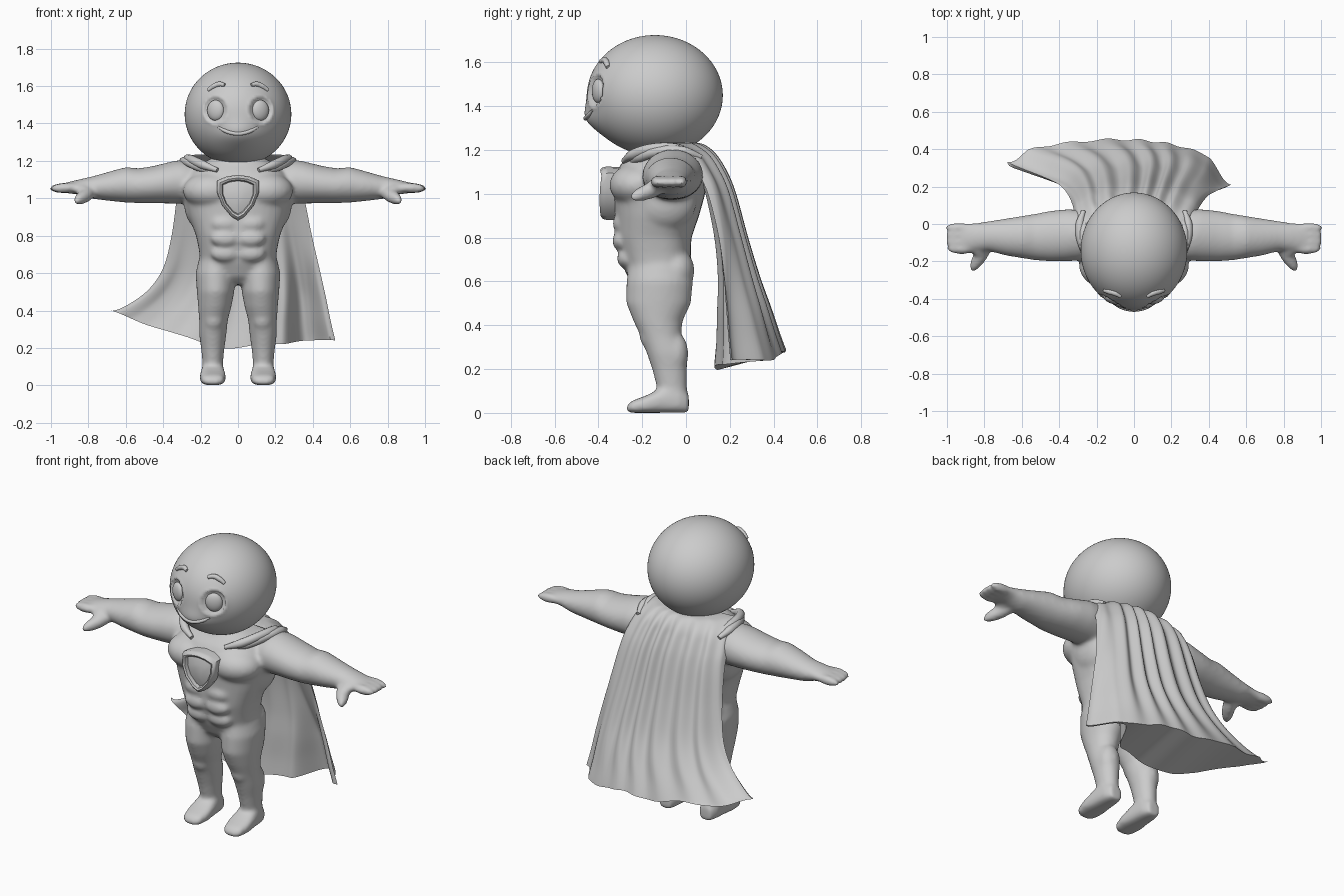
import bpy, bmesh, math
from mathutils import Matrix, Vector

if "Cube" in bpy.data.objects:
    bpy.data.objects.remove(bpy.data.objects["Cube"])

mat = bpy.data.materials.new("plain_grey")
mat.diffuse_color = (0.6, 0.6, 0.6, 1)
mat.use_nodes = True
mat.node_tree.nodes["Principled BSDF"].inputs["Base Color"].default_value = mat.diffuse_color


def finish(name, bm):
    bmesh.ops.recalc_face_normals(bm, faces=bm.faces)
    me = bpy.data.meshes.new(name)
    bm.to_mesh(me)
    bm.free()
    me.materials.append(mat)
    for p in me.polygons:
        p.use_smooth = True
    ob = bpy.data.objects.new(name, me)
    bpy.context.collection.objects.link(ob)
    return ob


def sharpen(ob, angle):
    bpy.ops.object.select_all(action='DESELECT')
    bpy.context.view_layer.objects.active = ob
    ob.select_set(True)
    bpy.ops.object.shade_smooth_by_angle(angle=math.radians(angle))


def loft(bm, rings, caps=True):
    """Skin closed rings of points and cap both ends."""
    loops = [[bm.verts.new(p) for p in r] for r in rings]
    n = len(loops[0])
    for a, b in zip(loops, loops[1:]):
        for i in range(n):
            j = (i + 1) % n
            bm.faces.new((a[i], a[j], b[j], b[i]))
    if caps:
        bm.faces.new(loops[0])
        bm.faces.new(loops[-1])
    return loops


def oval(n=32, power=1.0):
    pts = []
    for i in range(n):
        c, s = math.cos(2 * math.pi * i / n), math.sin(2 * math.pi * i / n)
        pts.append((math.copysign(abs(c) ** power, c), math.copysign(abs(s) ** power, s)))
    return pts


def blob(bm, c, r, rot=None, seg=32):
    m = Matrix.Translation(c) @ (rot or Matrix()) @ Matrix.Diagonal((*r, 1))
    return bmesh.ops.create_uvsphere(bm, u_segments=seg, v_segments=seg // 2, radius=1, matrix=m)["verts"]


def finger(bm, a, b, r):
    """Long rounded blob from a to b."""
    a, b = Vector(a), Vector(b)
    d = b - a
    blob(bm, (a + b) / 2, (r, r, d.length / 2), d.to_track_quat('Z', 'Y').to_matrix().to_4x4(), 16)


def tube(name, pts, radius, taper=0.5):
    cu = bpy.data.curves.new(name, 'CURVE')
    cu.dimensions = '3D'
    cu.bevel_depth = radius
    cu.bevel_resolution = 4
    cu.use_fill_caps = True
    sp = cu.splines.new('BEZIER')
    sp.bezier_points.add(len(pts) - 1)
    for i, (bp, p) in enumerate(zip(sp.bezier_points, pts)):
        bp.co = p
        bp.handle_left_type = bp.handle_right_type = 'AUTO'
        bp.radius = taper if i in (0, len(pts) - 1) else 1
    cu.materials.append(mat)
    ob = bpy.data.objects.new(name, cu)
    bpy.context.collection.objects.link(ob)


# ---- body: torso, limbs and muscles fused into one skin ----
bm = bmesh.new()
torso = [(.54, .07, -.2, -.04), (.58, .14, -.245, .01), (.65, .2, -.28, .03), (.73, .21, -.303, .022),
         (.8, .225, -.32, .025), (.9, .262, -.325, .06), (1.0, .288, -.333, .088),
         (1.08, .288, -.33, .092), (1.14, .25, -.295, .085), (1.19, .19, -.25, .05), (1.23, .11, -.22, 0)]
loft(bm, [[(w * c, (f + b) / 2 + (b - f) / 2 * s, z) for c, s in oval(power=.8)] for z, w, f, b in torso])
blob(bm, (0, -.12, 1.2), (.13, .13, .1))
arm = [(.2, -.06, 1.08, .125, .11), (.35, -.06, 1.085, .14, .113), (.45, -.065, 1.073, .135, .1),
       (.53, -.07, 1.067, .124, .093), (.6, -.07, 1.072, .113, .095), (.68, -.07, 1.065, .1, .08),
       (.78, -.065, 1.057, .08, .06), (.85, -.07, 1.06, .075, .041), (.92, -.075, 1.056, .08, .028)]
leg = [(.78, .1, -.13, .06, .08), (.67, .112, -.122, .098, .14), (.6, .12, -.12, .107, .152),
       (.5, .12, -.125, .1, .148), (.42, .124, -.128, .089, .113), (.35, .131, -.115, .077, .092),
       (.27, .135, -.085, .073, .094), (.2, .135, -.075, .063, .08), (.12, .135, -.065, .055, .07),
       (.04, .135, -.06, .058, .07)]
foot = [(-.27, .035, .035), (-.248, .06, .055), (-.18, .071, .08), (-.1, .064, .12),
        (-.03, .057, .115), (.013, .038, .085)]
for s in (-1, 1):
    loft(bm, [[(s * x, y + ry * c, z + rz * t) for c, t in oval()] for x, y, z, ry, rz in arm])
    loft(bm, [[(s * x + rx * c, y + ry * t, z) for c, t in oval()] for z, x, y, rx, ry in leg])
    loft(bm, [[(s * .135 + w * c, y, h / 2 + h / 2 * t) for c, t in oval(power=.7)] for y, w, h in foot])
    # chest, shoulder, side, buttock, knee, calf
    blob(bm, (s * .135, -.22, 1.04), (.16, .13, .1))
    blob(bm, (s * .31, -.06, 1.09), (.14, .137, .113))
    blob(bm, (s * .19, -.1, .97), (.098, .15, .14))
    blob(bm, (s * .1, -.045, .65), (.105, .084, .1))
    blob(bm, (s * .13, -.16, .35), (.055, .052, .06))
    blob(bm, (s * .14, -.05, .27), (.064, .061, .1))
    for z, y in ((.865, -.295), (.785, -.297), (.705, -.275)):
        blob(bm, (s * .068, y, z), (.078, .04, .046))
    # fingers and thumb
    for k in range(4):
        y = -.018 - .038 * k
        finger(bm, (s * .85, y - .005, 1.058), (s * (1.012 - .008 * (k == 3)), y, 1.052), .028)
    finger(bm, (s * .76, -.07, 1.05), (s * .872, -.255, .98), .038)
    blob(bm, (s * .83, -.12, 1.045), (.05, .055, .03))
body = finish("body", bm)
rm = body.modifiers.new("fuse", 'REMESH')
rm.mode = 'VOXEL'
rm.voxel_size = .01
rm.use_smooth_shade = True
sm = body.modifiers.new("soften", 'SMOOTH')
sm.factor = .5
sm.iterations = 16

# ---- head with eye sockets and a soft muzzle ----
HC, HR = Vector((0, -.142, 1.45)), (.285, .31, .275)


def muzzle(x, z):
    return .03 * math.exp(-(x / .11) ** 2 - ((z - 1.34) / .065) ** 2)


def face_y(x, z):
    q = 1 - (x / HR[0]) ** 2 - ((z - HC.z) / HR[2]) ** 2
    return HC.y - HR[1] * math.sqrt(max(q, 0)) - muzzle(x, z)


bm = bmesh.new()
for v in blob(bm, HC, HR, seg=160):
    x, y, z = v.co
    if y < HC.y:
        d = ((abs(x) - .122) / .06) ** 2 + ((z - 1.472) / .07) ** 2
        sink = .03 * (1 - d) ** .6 if d < 1 else -.006 * math.exp(-(d - 1) * 3)
        v.co.y += sink - muzzle(x, z)
finish("head", bm)

for s, side in ((-1, "left"), (1, "right")):
    bm = bmesh.new()
    blob(bm, (s * .12, face_y(.12, 1.47) + .022, 1.47), (.048, .024, .055), Matrix.Rotation(s * .42, 4, 'Z'))
    finish(side + "_eye", bm)
    tube(side + "_eyebrow", [(s * x, face_y(x, z) - .002, z) for x, z in
                             ((.07, 1.605), (.1, 1.61), (.132, 1.598), (.16, 1.578))], .014, .7)
    # rolled cape collar
    for k in (0, 1):
        tube(side + "_collar_roll", [(s * (x + .02 * k), y + .03 * k, z - .012 * k) for x, y, z in
             ((.11, -.285, 1.15), (.19, -.24, 1.18), (.255, -.14, 1.208), (.27, -.04, 1.205), (.25, .04, 1.18))], .024)
tube("smile", [(x, face_y(x, 1.345 + 3.2 * x * x) - .001, 1.345 + 3.2 * x * x) for x in
               (-.108, -.07, -.03, 0, .03, .07, .108)], .01)

# ---- shield emblem: raised rim around a recessed panel ----
half = [(.06, 1.117), (.112, 1.095), (.112, 1.03), (.085, .96), (.035, .9)]
outline = [(0, 1.125)] + half + [(0, .88)] + [(-x, z) for x, z in reversed(half)]
rings = []
for k, y in ((.97, -.31), (1, -.378), (.96, -.398), (.86, -.404), (.77, -.396), (.72, -.374), (.35, -.38)):
    rings.append([(x * k, y + 1.2 * (x * k) ** 2 + 1.2 * ((z - 1.01) * k) ** 2, 1.01 + (z - 1.01) * k)
                  for x, z in outline])
bm = bmesh.new()
loft(bm, rings)
sharpen(finish("chest_shield", bm), 40)

# ---- cape: closed draped form, flaring and folding toward the hem ----
# z, left x, right x, left edge y, right edge y, front y, back y
rows = [(1.235, -.2, .2, -.08, -.08, -.09, .03), (1.225, -.27, .27, -.1, -.1, -.08, .085),
        (1.18, -.3, .3, -.01, -.01, .02, .14), (1.1, -.318, .33, .05, .05, .065, .19),
        (1.0, -.328, .355, .1, .1, .1, .23), (.8, -.355, .395, .16, .15, .14, .285),
        (.62, -.4, .437, .21, .175, .155, .34), (.48, -.48, .47, .25, .19, .15, .39),
        (.36, -.595, .497, .295, .2, .145, .43), (.28, -.68, .52, .33, .21, .135, .458)]
N = 96


def cape_row(t):
    """Smoothly interpolated row of the table."""
    i = min(int(t), len(rows) - 2)
    f = t - i
    p = [rows[max(0, min(len(rows) - 1, i + k))] for k in (-1, 0, 1, 2)]
    return [.5 * (2 * b + (c - a) * f + (2 * a - 5 * b + 4 * c - d) * f * f + (3 * b - a - 3 * c + d) * f ** 3)
            for a, b, c, d in zip(*p)]


def ramp(a, b, v):
    v = max(0, min(1, (v - a) / (b - a)))
    return v * v * (3 - 2 * v)


rings = []
steps = 6
for j in range((len(rows) - 1) * steps + 1):
    t = j / steps
    z, xl, xr, el, er, yf, yb = cape_row(t)
    low = max(0, (t - 5) / 4) ** 2
    amp = .017 * min(1, t / 2.5) * (1 - .65 * ramp(6, 9, t))
    drop = ramp(3, 7, t)
    back, front = [], []
    for i in range(N + 1):
        u = i / N
        x = xl + (xr - xl) * u
        edge = el + (er - el) * u
        bulge = math.sin(math.pi * u)
        fold = math.cos(2 * math.pi * 7 * u + 1.1 * math.sin(9 * u)) * bulge ** .5
        zb = z + low * (.11 * (1 - u) ** 3 - .05 * u ** 3 + .01 * math.cos(6 * math.pi * u))
        # outer sheet, with its free edges swept forward lower down
        sweep = bulge ** .45 * (1 - drop * (1 - ramp(0, .1, min(u, 1 - u))))
        y = edge + (yb - edge) * sweep + amp * (fold - bulge)
        back.append((x, y, zb))
        if 0 < i < N:
            wave = .012 * min(1, t / 4) * math.cos(8 * math.pi * u) * bulge
            inner = edge + (yf - edge) * bulge ** .7 + wave
            # thin free flaps along the edges
            flap = drop * max(ramp(.76, .88, u), .35 * (1 - ramp(.15, .32, u)))
            inner = min(inner, y - .01)
            inner += (max(inner, y - .02) - inner) * flap
            front.append((x, inner, zb - low * .08 * bulge ** 2 * (1 - flap)))
    rings.append(back + front[::-1])
bm = bmesh.new()
loops = loft(bm, rings, caps=False)
# close the top and the hem with strips joining back and front
for ring in (loops[0], loops[-1]):
    for i in range(N):
        ids = [i, i + 1, (2 * N - i - 1) % (2 * N), (2 * N - i) % (2 * N)]
        bm.faces.new([ring[k] for k in dict.fromkeys(ids)])
sharpen(finish("cape", bm), 50)
